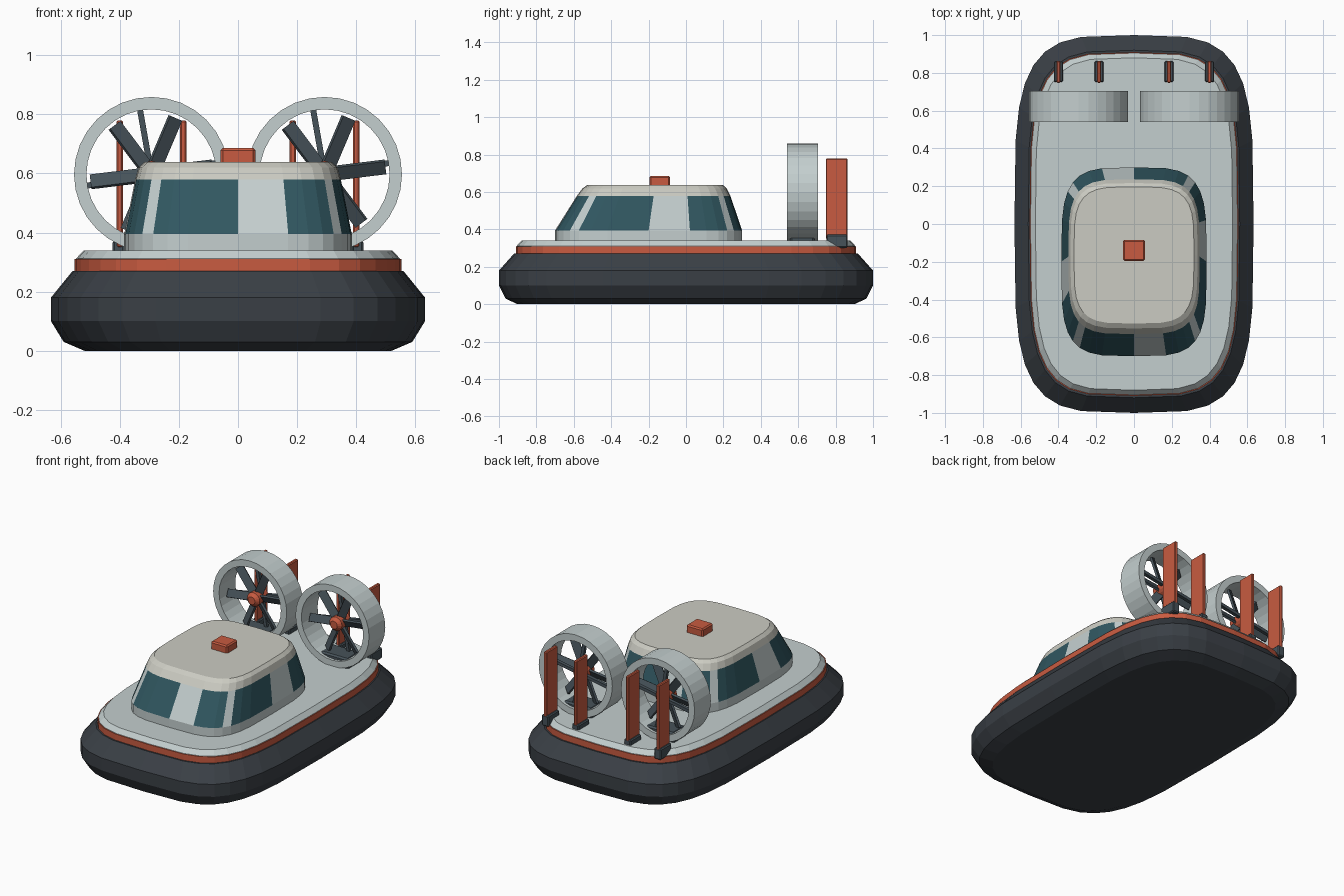
import bpy, bmesh
from math import sin, cos, pi, radians, copysign
from mathutils import Matrix, Vector

if "Cube" in bpy.data.objects:
    bpy.data.objects.remove(bpy.data.objects["Cube"])


def mat(name, r, g, b):
    m = bpy.data.materials.new(name)
    m.diffuse_color = (r, g, b, 1)
    m.use_nodes = True
    m.node_tree.nodes["Principled BSDF"].inputs["Base Color"].default_value = m.diffuse_color
    return m


RUBBER = mat("rubber", .042, .05, .06)
ORANGE = mat("orange", .58, .105, .052)
LIGHT = mat("light_grey", .55, .62, .62)
ROOF = mat("roof_cream", .60, .60, .54)
GLASS = mat("teal_glass", .03, .095, .118)
DARK = mat("dark_metal", .061, .084, .10)


def finish(name, bm, *mats):
    bmesh.ops.recalc_face_normals(bm, faces=bm.faces)
    me = bpy.data.meshes.new(name)
    bm.to_mesh(me)
    bm.free()
    for m in mats:
        me.materials.append(m)
    ob = bpy.data.objects.new(name, me)
    bpy.context.collection.objects.link(ob)
    return ob


def oval(i, seg, rx, ry):
    """Point on a squarish superellipse."""
    t = 2 * pi * i / seg
    c, s = cos(t), sin(t)
    return rx * copysign(abs(c) ** .5, c), ry * copysign(abs(s) ** .5, s)


def loft(name, rings, mats, pick=None, seg=32):
    """Capped stack of ovals; each ring is (z, rx, ry, y centre)."""
    bm = bmesh.new()
    loops = []
    for z, rx, ry, cy in rings:
        pts = [oval(i, seg, rx, ry) for i in range(seg)]
        loops.append([bm.verts.new((x, y + cy, z)) for x, y in pts])
    for k in range(len(loops) - 1):
        a, b = loops[k], loops[k + 1]
        for i in range(seg):
            j = (i + 1) % seg
            f = bm.faces.new((a[i], a[j], b[j], b[i]))
            f.material_index = pick(i) if pick else 0
    bm.faces.new(loops[0][::-1])
    bm.faces.new(loops[-1])
    return finish(name, bm, *mats)


def box(name, size, loc, m, bevel=0, rot=None):
    bm = bmesh.new()
    bmesh.ops.create_cube(bm, size=1)
    bmesh.ops.scale(bm, vec=size, verts=bm.verts)
    if bevel:
        bmesh.ops.bevel(bm, geom=bm.edges[:], offset=bevel, segments=1, affect='EDGES')
    M = Matrix.Translation(loc) @ (rot or Matrix.Identity(4))
    bmesh.ops.transform(bm, matrix=M, verts=bm.verts)
    return finish(name, bm, m)


def lathe_y(name, profile, centre, m, seg=32, closed=False):
    """Revolve (radius, y) points around an axis along y."""
    bm = bmesh.new()
    cx, cz = centre
    loops = [[bm.verts.new((cx + r * cos(2 * pi * i / seg), y, cz + r * sin(2 * pi * i / seg)))
              for i in range(seg)] for r, y in profile]
    n = len(loops)
    for k in range(n if closed else n - 1):
        a, b = loops[k], loops[(k + 1) % n]
        for i in range(seg):
            j = (i + 1) % seg
            bm.faces.new((a[i], a[j], b[j], b[i]))
    if not closed:
        bm.faces.new(loops[0])
        bm.faces.new(loops[-1])
    return finish(name, bm, m)


# Hull: inflated skirt, trim band, deck
loft("skirt", [(0, .52, .90, 0), (.03, .59, .965, 0), (.10, .633, 1, 0),
               (.18, .633, 1, 0), (.27, .56, .92, 0)], [RUBBER])
loft("trim_band", [(.26, .553, .91, 0), (.31, .553, .91, 0)], [ORANGE])
loft("deck", [(.305, .548, .905, 0), (.312, .548, .905, 0), (.34, .522, .88, 0)], [LIGHT])

# Cabin: sill, window ring with a pillar every fourth face, roof, hatch
loft("cabin_sill", [(.335, .385, .50, -.20), (.395, .385, .50, -.20)], [LIGHT])
loft("window_ring", [(.395, .385, .50, -.20), (.58, .348, .41, -.173)], [GLASS, LIGHT],
     lambda i: 1 if i % 4 == 0 else 0)
loft("roof", [(.58, .348, .41, -.173), (.62, .337, .385, -.168), (.638, .318, .362, -.165)], [ROOF])
box("roof_hatch", (.118, .11, .06), (0, -.14, .656), ORANGE, .008)

# Twin ducted fans
FZ = .597
for side, cx in (("left", -.293), ("right", .293)):
    lathe_y(side + "_duct", [(.262, .54), (.262, .705), (.22, .705), (.22, .54)],
            (cx, FZ), LIGHT, closed=True)
    box(side + "_duct_mount", (.20, .13, .075), (cx, .622, .365), DARK, .01)
    lathe_y(side + "_hub", [(.025, .555), (.045, .575), (.045, .665), (.03, .68)],
            (cx, FZ), ORANGE, seg=16)
    for k in range(6):
        turn = Matrix.Rotation(-radians(67 + 60 * k), 4, 'Y')
        loc = Vector((cx, .61, FZ)) + turn @ Vector((.12, 0, 0))
        box(f"{side}_blade_{k + 1}", (.175, .014, .05), loc, DARK, 0,
            turn @ Matrix.Rotation(radians(30), 4, 'X'))
    for k in range(4):
        turn = Matrix.Rotation(-radians(10 + 90 * k), 4, 'Y')
        loc = Vector((cx, .66, FZ)) + turn @ Vector((.128, 0, 0))
        box(f"{side}_strut_{k + 1}", (.195, .022, .02), loc, DARK, 0, turn)

# Rudders on feet
for n, x in enumerate((-.40, -.185, .185, .40), 1):
    box(f"rudder_{n}", (.022, .115, .43), (x, .805, .565), ORANGE, .005)
    box(f"rudder_foot_{n}", (.048, .112, .07), (x, .807, .337), DARK, .006)
